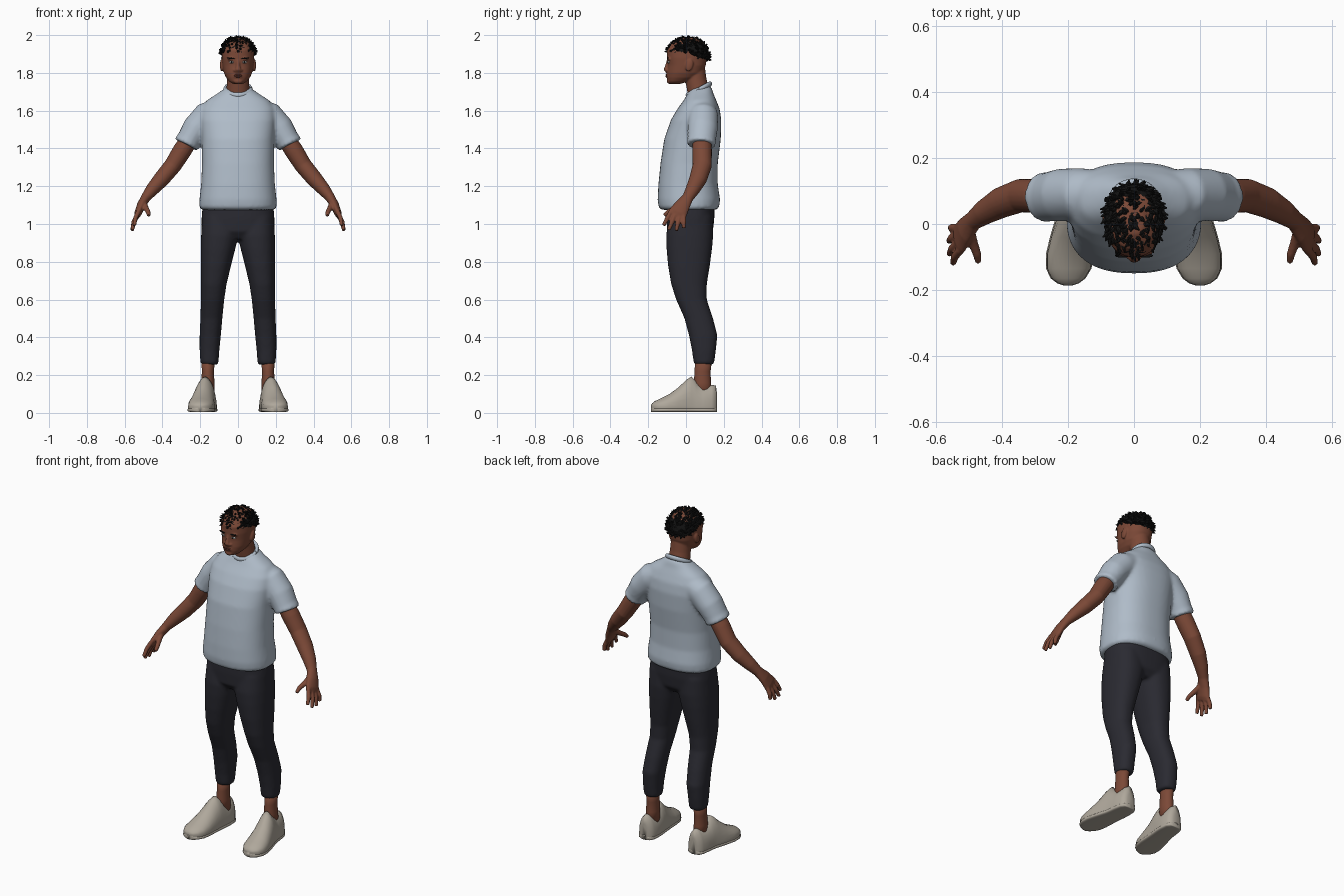
import bpy, bmesh, math, random
from mathutils import Vector, Matrix

random.seed(4)

def mat(name, c):
    m = bpy.data.materials.new(name)
    m.diffuse_color = (*c, 1)
    return m

SKIN = mat("brown skin", (0.20, 0.066, 0.038))
LIP = mat("lip", (0.14, 0.042, 0.03))
SHIRT = mat("pale blue cotton", (0.43, 0.50, 0.58))
PANTS = mat("charcoal cloth", (0.023, 0.023, 0.031))
SHOE = mat("off white leather", (0.43, 0.39, 0.33))
HAIR = mat("black hair", (0.006, 0.006, 0.006))
WHITE = mat("eye white", (0.65, 0.62, 0.58))

def skin_rings(bm, rings):
    """Bridge rings of points into a closed shell."""
    loops = [[bm.verts.new(p) for p in r] for r in rings]
    n = len(loops[0])
    for a, b in zip(loops, loops[1:]):
        for i in range(n):
            bm.faces.new((a[i], a[(i + 1) % n], b[(i + 1) % n], b[i]))
    bm.faces.new(loops[0][::-1])
    bm.faces.new(loops[-1])

def power(v, e):
    return math.copysign(abs(v) ** e, v)

def stack(bm, rows, e=2.3, n=40):
    """Loft of horizontal sections: z, x0, x1, y0, y1."""
    rings = []
    for z, x0, x1, y0, y1 in rows:
        rings.append([((x0 + x1) / 2 + (x1 - x0) / 2 * power(math.cos(t), 2 / e),
                       (y0 + y1) / 2 + (y1 - y0) / 2 * power(math.sin(t), 2 / e), z)
                      for t in (2 * math.pi * i / n for i in range(n))])
    skin_rings(bm, rings)

def tube(bm, rows, n=20, s=1):
    """Loft along a path: x, y, z, thickness radius, width radius."""
    pts = [Vector((s * r[0], r[1], r[2])) for r in rows]
    rings = []
    for i, p in enumerate(pts):
        t = (pts[min(i + 1, len(pts) - 1)] - pts[max(i - 1, 0)]).normalized()
        a = t.cross(Vector((0, 1, 0))).normalized()
        b = a.cross(t)
        rings.append([p + a * rows[i][3] * math.cos(k) + b * rows[i][4] * math.sin(k)
                      for k in (2 * math.pi * j / n for j in range(n))])
    skin_rings(bm, rings)

def ball(bm, c, r, rot=0.0, axis='Y', seg=20):
    m = Matrix.Translation(c) @ Matrix.Rotation(rot, 4, axis) @ Matrix.Diagonal((*r, 1))
    bmesh.ops.create_uvsphere(bm, u_segments=seg, v_segments=seg // 2, radius=1, matrix=m)

def finish(bm, name, m, voxel=0, smooth=4, mirror=False, flat=False):
    bmesh.ops.recalc_face_normals(bm, faces=bm.faces)
    me = bpy.data.meshes.new(name)
    bm.to_mesh(me)
    bm.free()
    me.materials.append(m)
    for p in me.polygons:
        p.use_smooth = not flat
    ob = bpy.data.objects.new(name, me)
    bpy.context.collection.objects.link(ob)
    if voxel:
        r = ob.modifiers.new("blend", 'REMESH')
        r.mode, r.voxel_size, r.use_smooth_shade = 'VOXEL', voxel, True
        s = ob.modifiers.new("relax", 'SMOOTH')
        s.factor, s.iterations = 0.5, smooth
    if mirror:
        ob.modifiers.new("mirror", 'MIRROR')
    return ob

# T-shirt: body and sleeves blended into one surface
bm = bmesh.new()
body = [(1.075, .192, -.13, .16), (1.09, .205, -.145, .176), (1.13, .204, -.15, .18),
        (1.21, .195, -.146, .168), (1.32, .19, -.135, .168), (1.45, .192, -.115, .184),
        (1.55, .20, -.08, .187), (1.61, .195, -.045, .178), (1.655, .165, -.012, .16),
        (1.69, .11, .008, .145), (1.715, .075, .025, .138), (1.73, .055, .05, .13)]
stack(bm, [(z, -w, w, a, b) for z, w, a, b in body], 2.4, 64)
for s in (1, -1):
    tube(bm, [(.09, .09, 1.61, .06, .07), (.16, .09, 1.57, .08, .08), (.222, .088, 1.505, .074, .08),
              (.262, .082, 1.44, .065, .074), (.268, .082, 1.43, .069, .077),
              (.274, .081, 1.418, .066, .075)], 32, s)
finish(bm, "t_shirt", SHIRT, .010, 5)

# Ribbed collar, higher at the back
bm = bmesh.new()
rings = []
N = 40
for i in range(N + 1):
    t = 2 * math.pi * i / N
    c, d = math.cos(t), math.sin(t)
    rings.append([(c * (.068 + .010 * math.cos(k)), .068 + d * (.06 + .010 * math.cos(k)),
                   1.712 + .03 * d + .014 * math.sin(k)) for k in (j * math.pi / 5 for j in range(10))])
skin_rings(bm, rings)
finish(bm, "shirt_collar", SHIRT)

# Trousers: hips plus two tapering legs
bm = bmesh.new()
stack(bm, [(.92, -.15, .15, -.07, .11), (.96, -.192, .192, -.1, .142),
           (1.03, -.193, .193, -.103, .15), (1.12, -.185, .185, -.10, .15)], 2.6, 56)
leg = [(.255, .108, .192, .048, .142), (.27, .103, .199, .04, .15), (.33, .099, .203, .032, .158),
       (.41, .091, .203, .016, .166), (.5, .083, .199, -.008, .143), (.6, .073, .196, -.052, .110),
       (.68, .061, .196, -.078, .110), (.78, .037, .197, -.095, .126), (.87, .014, .197, -.103, .138),
       (.94, -.002, .195, -.105, .144), (1.04, .0, .19, -.09, .14)]
for s in (1, -1):
    stack(bm, [(z, s * a, s * b, c, d) for z, a, b, c, d in leg], 2.3)
finish(bm, "trousers", PANTS, .009, 4)

# Ankles
bm = bmesh.new()
stack(bm, [(.08, .122, .198, .04, .14), (.16, .125, .195, .042, .132),
           (.22, .127, .191, .045, .13), (.30, .122, .195, .05, .14)], 2)
finish(bm, "ankles", SKIN, mirror=True)

# Shoes: rows of y, height, half width, centre x
last = [(.165, .10, .018, .165), (.158, .145, .038, .165), (.135, .148, .05, .165),
        (.09, .138, .055, .167), (.055, .165, .056, .17), (.03, .192, .057, .174),
        (.005, .178, .060, .179), (-.04, .135, .065, .187), (-.09, .098, .070, .194),
        (-.135, .076, .066, .198), (-.165, .062, .050, .20), (-.18, .05, .030, .20), (-.186, .04, .012, .20)]

def shoe_part(name, base, cap, grow):
    bm = bmesh.new()
    rings = []
    for y, h, w, cx in last:
        h = min(h, cap)
        ring = []
        for i in range(28):
            t = 2 * math.pi * i / 28
            c, d = math.cos(t), math.sin(t)
            x = cx + (w + grow) * (power(c, 1.15) if d > 0 else power(c, .45))
            z = base + (h - base) * power(d, .9) if d > 0 else base + (base - .004) * power(d, .5)
            ring.append((x, y, z))
        rings.append(ring)
    skin_rings(bm, rings)
    return finish(bm, name, SHOE, mirror=True)

shoe_part("shoe_uppers", .035, 1, 0)
shoe_part("shoe_soles", .018, .032, .003)

# Arms with hands
bm = bmesh.new()
tube(bm, [(.235, .085, 1.48, .045, .05), (.295, .085, 1.39, .050, .052), (.345, .086, 1.31, .046, .051),
          (.405, .064, 1.238, .043, .047), (.455, .035, 1.182, .035, .038), (.488, .010, 1.14, .026, .030),
          (.512, -.018, 1.10, .023, .041), (.528, -.042, 1.06, .020, .050), (.535, -.052, 1.04, .013, .046)])
fingers = [((.526, -.078, 1.069), (.549, -.119, .992)), ((.531, -.056, 1.055), (.560, -.092, .968)),
           ((.534, -.034, 1.045), (.561, -.052, .964)), ((.537, -.012, 1.042), (.556, -.012, .978))]
for a, b in fingers:
    a, b = Vector(a), Vector(b)
    mid = (a + b) / 2 + Vector((.006, 0, 0))
    tube(bm, [(*a, .013, .013), (*mid, .0125, .0125), (*b, .010, .010)], 12)
tube(bm, [(.50, -.015, 1.115, .016, .018), (.488, -.058, 1.085, .015, .015),
          (.476, -.092, 1.065, .013, .013), (.472, -.115, 1.045, .010, .010)], 12)
finish(bm, "arms", SKIN, .0048, 3, mirror=True)

# Head, neck, nose, brow and ears
bm = bmesh.new()
skull = [(1.742, .026, -.086, -.03), (1.754, .046, -.096, .01), (1.775, .063, -.1, .06),
         (1.80, .075, -.1, .088), (1.84, .082, -.096, .105), (1.88, .086, -.1, .11),
         (1.92, .085, -.1, .112), (1.96, .066, -.075, .09), (1.985, .03, -.03, .05)]
stack(bm, [(z, -w, w, a, b) for z, w, a, b in skull], 2.25, 48)
tube(bm, [(0, .078, 1.65, .072, .062), (0, .066, 1.70, .062, .058),
          (0, .053, 1.76, .058, .056), (0, .045, 1.82, .056, .056)], 28)
tube(bm, [(0, -.094, 1.868, .008, .008), (0, -.101, 1.838, .010, .010),
          (0, -.107, 1.817, .016, .012), (0, -.1, 1.806, .017, .008)], 14)
for s in (1, -1):
    ball(bm, (s * .016, -.098, 1.813), (.009, .010, .007))
    ball(bm, (s * .034, -.090, 1.876), (.024, .010, .007), s * .12)
    ball(bm, (s * .087, .018, 1.84), (.009, .020, .033), -.25, 'X')
ball(bm, (0, -.094, 1.784), (.026, .012, .016))
ball(bm, (0, -.09, 1.756), (.024, .012, .014))
finish(bm, "head", SKIN, .0048, 3)

# Lips
bm = bmesh.new()
ball(bm, (0, -.102, 1.789), (.023, .006, .0045))
ball(bm, (0, -.102, 1.781), (.019, .007, .005))
finish(bm, "lips", LIP)

# Eyes, irises and eyebrows
bm = bmesh.new()
ball(bm, (.034, -.091, 1.857), (.014, .007, .0065))
finish(bm, "eyes", WHITE, mirror=True)
bm = bmesh.new()
ball(bm, (.034, -.0955, 1.857), (.0058, .004, .006))
finish(bm, "irises", HAIR, mirror=True)
bm = bmesh.new()
ball(bm, (.036, -.096, 1.877), (.022, .006, .004), -.12)
finish(bm, "eyebrows", HAIR, mirror=True)

# Hair: cropped cap with a hairline, covered in short tufts
def hairline(y):
    return 1.908 if y < .02 else 1.908 - .045 * min(1, (y - .02) / .08)

C = Vector((0, .01, 1.895))
R = Vector((.093, .112, .092))
bm = bmesh.new()
bmesh.ops.create_icosphere(bm, subdivisions=5, radius=1)
for v in bm.verts:
    v.co = C + Vector(a * b for a, b in zip(v.co, R)) * random.uniform(.97, 1.02)
low = [v for v in bm.verts if v.co.z < hairline(v.co.y) + random.uniform(-.006, .006)]
bmesh.ops.delete(bm, geom=low, context='VERTS')
finish(bm, "hair_cap", HAIR)

bm = bmesh.new()
count = 0
while count < 260:
    d = Vector([random.gauss(0, 1) for _ in range(3)]).normalized()
    p = C + Vector(a * b for a, b in zip(d, R))
    if p.z < hairline(p.y) + .004:
        continue
    count += 1
    # tufts lean forward and hang at the fringe
    lean = (d * .8 + Vector((random.uniform(-.7, .7), -.5, -.35 if p.y < -.05 else .0))).normalized()
    size = random.uniform(.020, .030)
    m = (Matrix.Translation(p - d * .004 + lean * size * .25)
         @ lean.to_track_quat('Z', 'Y').to_matrix().to_4x4())
    bmesh.ops.create_cone(bm, cap_ends=True, segments=6, radius1=.011, radius2=.002, depth=size, matrix=m)
finish(bm, "hair_tufts", HAIR, flat=True)
